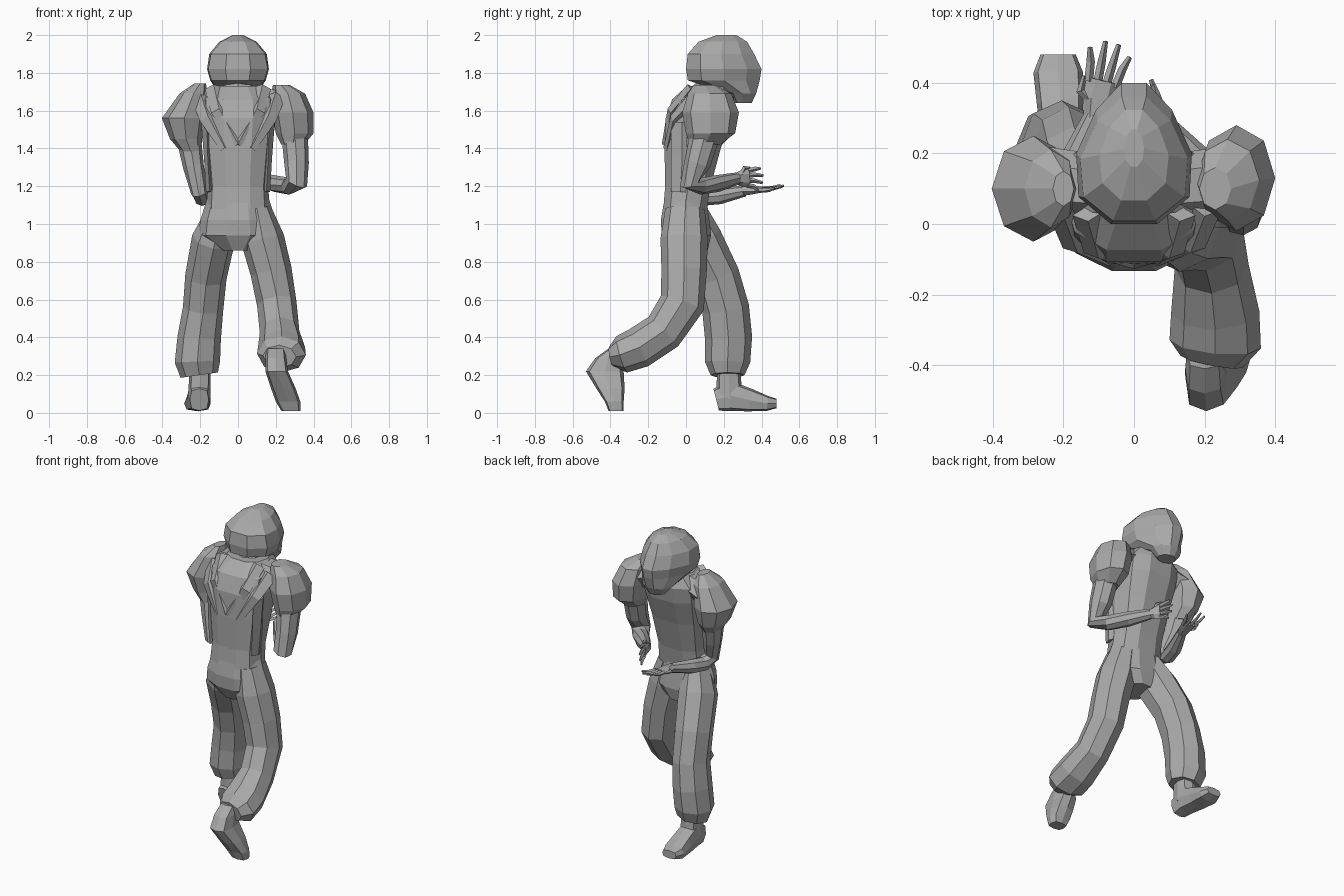
import bpy
import bmesh
from math import cos, sin, tau, copysign
from mathutils import Vector

default_cube = bpy.data.objects.get("Cube")
if default_cube:
    bpy.data.objects.remove(default_cube, do_unlink=True)

# One plain clay colour for the whole figure
clay = bpy.data.materials.new("clay_grey")
clay.use_nodes = True
tone = (.4, .4, .4, 1)
clay.diffuse_color = tone
clay.node_tree.nodes["Principled BSDF"].inputs["Base Color"].default_value = tone


def finish(name, bm):
    """Turn a bmesh into a flat shaded object with outward normals."""
    bmesh.ops.recalc_face_normals(bm, faces=bm.faces)
    mesh = bpy.data.meshes.new(name)
    bm.to_mesh(mesh)
    bm.free()
    mesh.materials.append(clay)
    obj = bpy.data.objects.new(name, mesh)
    bpy.context.collection.objects.link(obj)
    return obj


def loft(name, sections, sides=8, level=False, side=(1, 0, 0), power=1):
    """Skin rings (x, y, z, half_width, half_depth) along a path.

    Level rings stay horizontal, the others turn with the path.
    A power below one makes the rings boxier."""
    bm = bmesh.new()
    centres = [Vector(s[:3]) for s in sections]
    rings = []
    for i, (centre, section) in enumerate(zip(centres, sections)):
        across, depth = Vector((1, 0, 0)), Vector((0, 1, 0))
        if not level:
            after = centres[min(i + 1, len(centres) - 1)] - centre
            before = centre - centres[max(i - 1, 0)]
            along = (after.normalized() + before.normalized()).normalized()
            across = Vector(side)
            across = (across - along * across.dot(along)).normalized()
            depth = along.cross(across)
        half_width, half_depth = section[3:]
        ring = []
        for k in range(sides):
            c, s = (copysign(abs(f(tau * k / sides)) ** power, f(tau * k / sides))
                    for f in (cos, sin))
            ring.append(bm.verts.new(centre + across * half_width * c
                                     + depth * half_depth * s))
        rings.append(ring)
    for low, high in zip(rings, rings[1:]):
        for k in range(sides):
            n = (k + 1) % sides
            bm.faces.new((low[k], low[n], high[n], high[k]))
    bm.faces.new(rings[0])
    bm.faces.new(rings[-1])
    return finish(name, bm)


def stack(name, levels, power=1):
    """Upright centred body part from (z, half_width, y_back, y_front)."""
    rings = [(0, (back + front) / 2, z, width, (front - back) / 2)
             for z, width, back, front in levels]
    return loft(name, rings, sides=10, level=True, power=power)


def hand(name, wrist, direction, spread, curl, reach):
    """Flat palm, four separate fingers and a thumb."""
    wrist, spread = Vector(wrist), Vector(spread).normalized()
    forward = Vector(direction).normalized() * reach
    drop = Vector(curl)
    knuckles = wrist + forward * .1
    loft(name + "_palm", [(*wrist, .028, .028),
                          (*(wrist + forward * .05), .045, .022),
                          (*knuckles, .048, .014)], 6, side=spread)
    for k in range(4):
        offset = spread * (k - 1.5) * .026
        start = knuckles + offset - forward * .01
        middle = start + forward * .05 + offset * .2
        tip = middle + forward * (.06 if k in (1, 2) else .035) + drop + offset * .3
        loft(f"{name}_finger_{k}", [(*start, .013, .012), (*middle, .012, .01),
                                    (*tip, .007, .006)], 4, side=spread)
    root = wrist + forward * .03
    thumb = root + spread * .055 + forward * .03
    loft(name + "_thumb", [(*root, .015, .015), (*thumb, .012, .012),
                           (*(thumb + forward * .04), .006, .006)], 4, side=spread)


# Trunk: jacket, hips and neck
stack("jacket", [(1.08, .168, -.125, .115), (1.2, .16, -.115, .135),
                 (1.4, .18, -.12, .19), (1.56, .2, -.115, .245),
                 (1.66, .2, -.08, .26), (1.73, .13, 0, .24)], power=.8)
stack("hips", [(1.13, .165, -.12, .115), (1.02, .2, -.14, .13),
               (.94, .21, -.135, .14), (.86, .09, -.09, .12)])
loft("neck", [(0, .12, 1.66, .1, .1), (0, .2, 1.8, .08, .09)])

# Helmet-like head, egg shaped from above and narrower towards the face
head = stack("head", [(1.64, .07, .25, .35), (1.69, .12, .22, .375),
                      (1.76, .15, 0, .4), (1.82, .167, -.01, .41),
                      (1.9, .152, 0, .37), (1.965, .1, .06, .33),
                      (2.0, .03, .16, .27)])
for vert in head.data.vertices:
    vert.co.x *= 1.1 - 1.5 * (vert.co.y - .12)

# Folded lapels crossing the trunk in a V, and loose jacket edges
for s, label in ((1, "left"), (-1, "right")):
    loft(label + "_lapel", [(s * .13, .03, 1.72, .045, .03),
                            (s * .1, -.075, 1.6, .045, .025),
                            (0, -.108, 1.42, .025, .02)], 4)
    loft(label + "_shoulder_fold", [(s * .2, .05, 1.67, .05, .04),
                                    (s * .16, -.06, 1.56, .045, .025),
                                    (s * .07, -.1, 1.4, .025, .02)], 4)
    loft(label + "_jacket_edge", [(s * .165, -.02, 1.54, .03, .06),
                                  (s * .16, -.02, 1.35, .02, .06),
                                  (s * .15, -.03, 1.17, .02, .05)], 4)
    loft(label + "_shoulder_yoke", [(s * .06, .1, 1.68, .09, .06),
                                    (s * .26, .12, 1.62, .1, .09)],
         6, side=(0, 1, 0))

# Puffed sleeves
loft("left_sleeve", [(.23, .1, 1.735, .045, .06), (.265, .125, 1.69, .09, .115),
                     (.29, .13, 1.59, .11, .15), (.3, .13, 1.48, .1, .13),
                     (.29, .1, 1.42, .06, .08)], level=True)
loft("right_sleeve", [(-.2, .1, 1.745, .03, .05), (-.235, .1, 1.69, .075, .11),
                      (-.285, .1, 1.56, .118, .15), (-.275, .1, 1.45, .085, .12),
                      (-.25, .08, 1.385, .055, .08)], level=True)

# Bent arms
loft("left_arm", [(.3, .1, 1.47, .07, .08), (.31, .06, 1.32, .065, .07),
                  (.31, .02, 1.22, .06, .055), (.27, .08, 1.2, .05, .045),
                  (.19, .17, 1.215, .045, .045), (.1, .27, 1.24, .03, .033)])
loft("right_arm", [(-.26, .09, 1.45, .065, .08), (-.235, .06, 1.3, .055, .065),
                   (-.205, .03, 1.17, .045, .055), (-.19, .09, 1.14, .045, .045),
                   (-.165, .18, 1.15, .045, .045), (-.11, .31, 1.175, .03, .03)])
hand("left_hand", (.1, .26, 1.24), (-.35, 1, .05), (0, .1, 1), (0, 0, -.01), .78)
hand("right_hand", (-.115, .3, 1.175), (.25, 1, .07), (-1, .25, .15), (0, 0, .01), 1.1)

# Baggy trousers: one leg trails, the other steps forward
loft("left_trouser", [(.1, -.005, 1.08, .075, .105), (.13, -.01, .92, .115, .125),
                      (.175, -.01, .75, .11, .12), (.205, -.02, .58, .105, .12),
                      (.22, -.12, .43, .105, .11), (.23, -.25, .345, .125, .11),
                      (.23, -.34, .31, .13, .1), (.22, -.39, .3, .09, .06)])
loft("right_trouser", [(-.09, .0, 1.08, .07, .1), (-.13, .06, .92, .115, .13),
                       (-.17, .16, .72, .11, .125), (-.185, .21, .55, .107, .125),
                       (-.205, .225, .4, .115, .125), (-.215, .22, .27, .12, .12),
                       (-.205, .22, .2, .1, .09)])

# Feet: the trailing one stands on its toes
loft("left_foot", [(.2, -.36, .34, .05, .05), (.2, -.41, .29, .055, .07),
                   (.205, -.43, .22, .06, .1), (.24, -.4, .13, .065, .075),
                   (.265, -.38, .06, .065, .05), (.28, -.37, .01, .05, .04)],
     level=True, power=.6)
loft("right_ankle", [(-.2, .225, .25, .055, .06), (-.205, .23, .08, .06, .07)],
     power=.7)
loft("right_foot", [(-.205, .16, .07, .05, .06), (-.205, .24, .09, .06, .08),
                    (-.21, .34, .067, .065, .06), (-.215, .43, .05, .07, .04),
                    (-.215, .48, .05, .05, .025)], power=.6)
